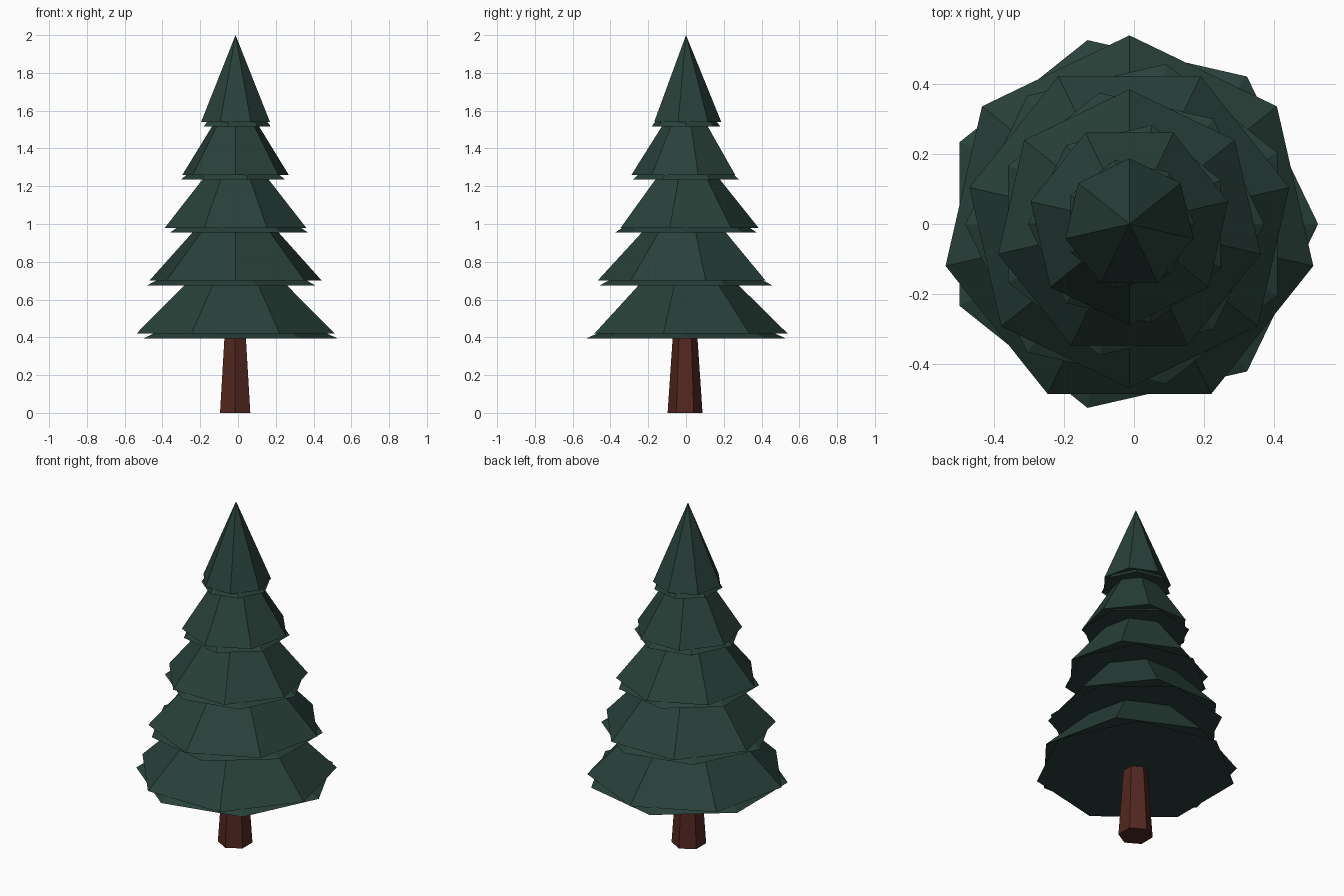
import bpy, math

if "Cube" in bpy.data.objects:
    bpy.data.objects.remove(bpy.data.objects["Cube"])

CX, CY = -0.013, 0.0


def material(name, color):
    m = bpy.data.materials.new(name)
    m.diffuse_color = (*color, 1)
    m.use_nodes = True
    m.node_tree.nodes["Principled BSDF"].inputs["Base Color"].default_value = m.diffuse_color
    return m


def cone(name, sides, r1, r2, z, height, first_angle, mat, centre=(CX, CY)):
    """Closed low-poly cone or frustum, first corner at the given angle in degrees."""
    verts, faces = [], []
    a0 = math.radians(first_angle)
    ring = [(math.cos(a0 + i * math.tau / sides), math.sin(a0 + i * math.tau / sides))
            for i in range(sides)]
    verts = [(x * r1, y * r1, 0) for x, y in ring]
    faces.append(tuple(reversed(range(sides))))
    if r2 > 0:
        verts += [(x * r2, y * r2, height) for x, y in ring]
        faces.append(tuple(range(sides, 2 * sides)))
    else:
        verts.append((0, 0, height))
    for i in range(sides):
        j = (i + 1) % sides
        faces.append((i, j, sides + j, sides + i) if r2 > 0 else (i, j, sides))
    mesh = bpy.data.meshes.new(name)
    mesh.from_pydata(verts, [], faces)
    mesh.materials.append(mat)
    ob = bpy.data.objects.new(name, mesh)
    ob.location = (*centre, z)
    bpy.context.collection.objects.link(ob)
    return ob


bark = material("bark", (0.085, 0.02, 0.014))
needles = material("needles", (0.022, 0.052, 0.042))

# Tapered six-sided trunk
cone("trunk", 6, 0.0925, 0.06, 0, 0.48, 90, bark, (-0.015, -0.005))

# Five tiers: a seven-sided cone over a flatter skirt turned a quarter turn
radii = [0.538, 0.468, 0.384, 0.289, 0.187]
heights = [0.53, 0.51, 0.48, 0.46, 0.46]
for i, (r, h) in enumerate(zip(radii, heights)):
    z = 0.395 + 0.28 * i
    turn = 90 if i % 2 == 0 else -90
    cone(f"branch_tier_{i + 1}", 7, r, 0, z + 0.025, h, turn, needles)
    cone(f"branch_skirt_{i + 1}", 7, r, 0, z, 0.25, turn - 90, needles)
